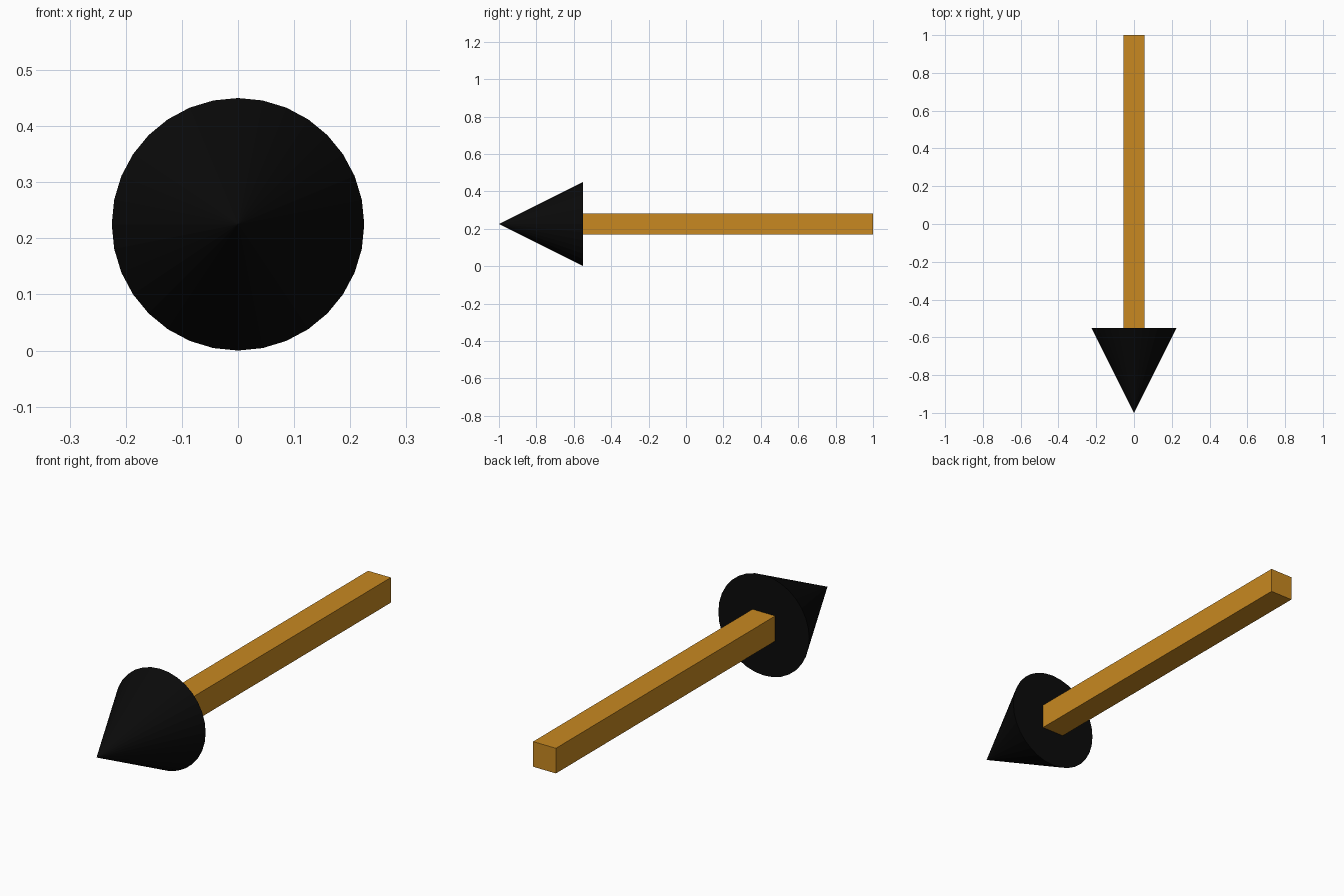
import bpy
import math

if "Cube" in bpy.data.objects:
    bpy.data.objects.remove(bpy.data.objects["Cube"])

R = 0.225        # head radius, also the height of the arrow axis
HALF = R / 4     # half thickness of the shaft
BASE_Y = -0.55   # where head and shaft meet


def paint(obj, name, color):
    mat = bpy.data.materials.new(name)
    mat.diffuse_color = color
    mat.use_nodes = True
    mat.node_tree.nodes["Principled BSDF"].inputs["Base Color"].default_value = mat.diffuse_color
    obj.data.materials.append(mat)


# Arrow head: flat-shaded cone with its tip towards the front
bpy.ops.mesh.primitive_cone_add(vertices=32, radius1=R, radius2=0, depth=0.45,
                                location=(0, BASE_Y - 0.225, R),
                                rotation=(math.pi / 2, 0, 0))
head = bpy.context.object
head.name = "arrow_head"
paint(head, "black", (0.003, 0.003, 0.003, 1))

# Shaft: square bar running from the head to the back
bpy.ops.mesh.primitive_cube_add(size=1, location=(0, (1 + BASE_Y) / 2, R))
shaft = bpy.context.object
shaft.name = "arrow_shaft"
shaft.scale = (2 * HALF, 1 - BASE_Y, 2 * HALF)
bpy.ops.object.transform_apply(location=False, rotation=False, scale=True)
paint(shaft, "orange", (0.58, 0.25, 0.015, 1))
